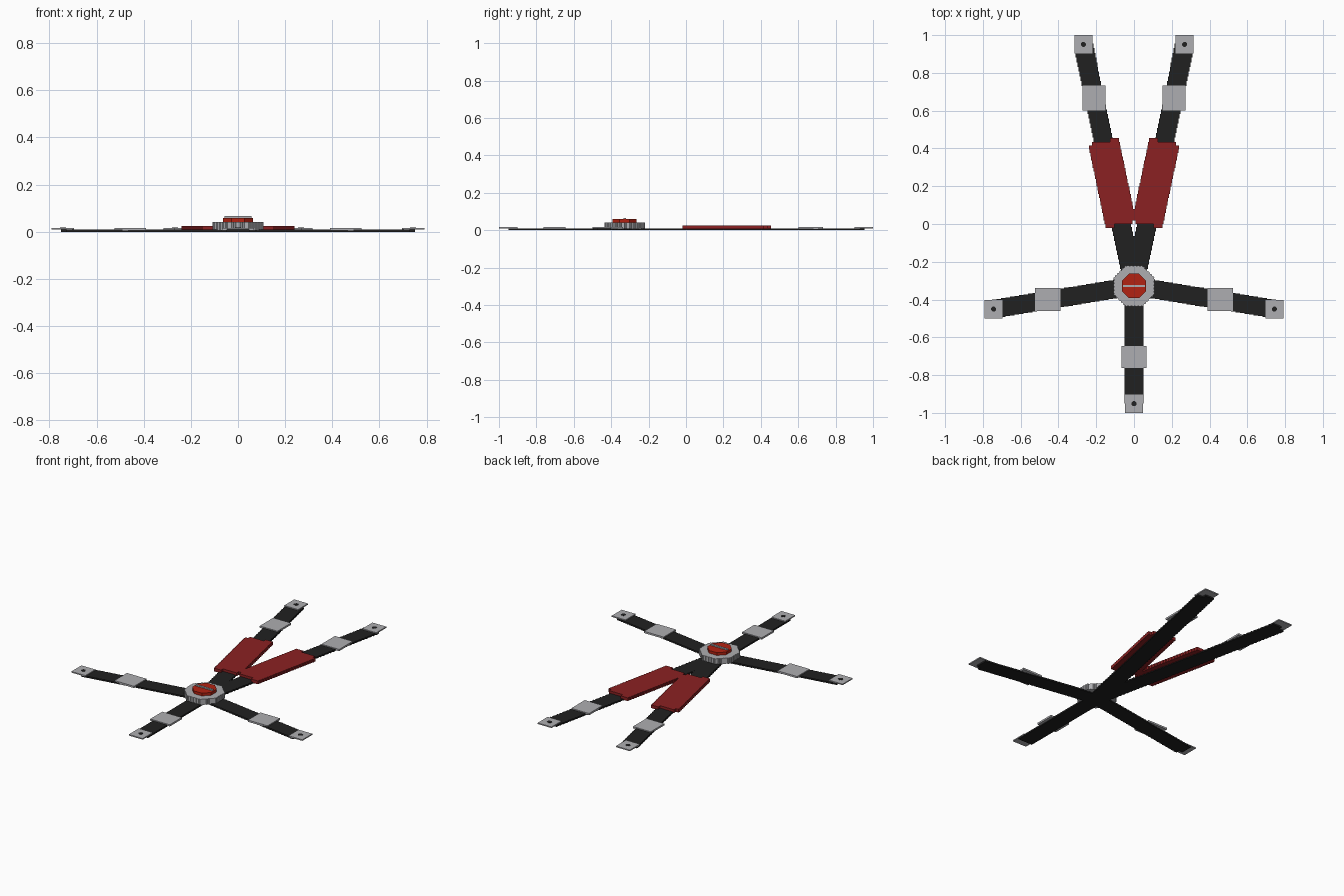
import bpy, bmesh, math
from mathutils import Vector

if "Cube" in bpy.data.objects:
    bpy.data.objects.remove(bpy.data.objects["Cube"])


def material(name, rgb):
    m = bpy.data.materials.new(name)
    m.diffuse_color = (*rgb, 1)
    m.use_nodes = True
    m.node_tree.nodes["Principled BSDF"].inputs["Base Color"].default_value = m.diffuse_color
    return m


BLACK = material("black webbing", (0.015, 0.015, 0.015))
GREY = material("grey metal", (0.42, 0.42, 0.44))
PAD = material("dark red padding", (0.26, 0.015, 0.016))
RED = material("bright red button", (0.45, 0.016, 0.006))


def prism(name, outline, z0, z1, mat):
    """Extrude a flat outline from z0 up to z1."""
    bm = bmesh.new()
    face = bm.faces.new([bm.verts.new((x, y, z0)) for x, y in outline])
    top = bmesh.ops.extrude_face_region(bm, geom=[face])["geom"]
    for v in top:
        if isinstance(v, bmesh.types.BMVert):
            v.co.z = z1
    bmesh.ops.recalc_face_normals(bm, faces=bm.faces)
    mesh = bpy.data.meshes.new(name)
    bm.to_mesh(mesh)
    bm.free()
    mesh.materials.append(mat)
    ob = bpy.data.objects.new(name, mesh)
    bpy.context.collection.objects.link(ob)
    return ob


def box(name, cx, cy, w, d, z0, z1, mat):
    pts = [(cx + i * w / 2, cy + j * d / 2) for i, j in ((-1, -1), (1, -1), (1, 1), (-1, 1))]
    return prism(name, pts, z0, z1, mat)


def ngon(cx, cy, r, sides):
    return [(cx + r * math.cos(math.tau * (i + 0.5) / sides),
             cy + r * math.sin(math.tau * (i + 0.5) / sides)) for i in range(sides)]


def band(name, a, b, width, z0, z1, mat, rows):
    """Slanted strip from a to b whose outline is woven in small square steps."""
    a, b = Vector(a), Vector(b)
    along_x = abs(b.x - a.x) > abs(b.y - a.y)
    if along_x:
        a, b = a.yx, b.yx
    d = (b - a).normalized()
    side = Vector((d.y, -d.x)) * width / 2
    corners = [a - side, a + side, b + side, b - side]
    lo, hi = min(c.y for c in corners), max(c.y for c in corners)
    step = (hi - lo) / rows
    left, right = [], []
    for i in range(rows):
        y0, y1 = lo + i * step, lo + (i + 1) * step
        ym = (y0 + y1) / 2
        xs = []
        for p, q in zip(corners, corners[1:] + corners[:1]):
            if (p.y - ym) * (q.y - ym) < 0:
                xs.append(p.x + (q.x - p.x) * (ym - p.y) / (q.y - p.y))
        left += [(min(xs), y0), (min(xs), y1)]
        right += [(max(xs), y0), (max(xs), y1)]
    pts = left + right[::-1]
    if along_x:
        pts = [(y, x) for x, y in pts]
    return prism(name, pts, z0, z1, mat)


def anchor(name, x, y):
    """End plate with a dark bolt hole."""
    box(name + "_anchor_plate", x, y, 0.095, 0.098, 0.009, 0.016, GREY)
    prism(name + "_bolt_hole", ngon(x, y, 0.014, 8), 0.0155, 0.0175, BLACK)


HUB = (0, -0.328)

# Mirrored shoulder and lap straps with their fittings
for s, label in ((-1, "left"), (1, "right")):
    shoulder, lap = label + "_shoulder", label + "_lap"
    band(shoulder + "_strap", HUB, (s * 0.268, 0.945), 0.102, 0, 0.01, BLACK, 52)
    band(shoulder + "_pad", (s * 0.069, -0.003), (s * 0.162, 0.438), 0.165,
         0.005, 0.025, PAD, 24)
    box(shoulder + "_slider", s * 0.211, 0.667, 0.122, 0.132, 0.005, 0.016, GREY)
    anchor(shoulder, s * 0.268, 0.951)

    band(lap + "_strap", HUB, (s * 0.743, -0.45), 0.098, 0, 0.01, BLACK, 32)
    box(lap + "_slider", s * 0.457, -0.399, 0.134, 0.122, 0.005, 0.016, GREY)
    anchor(lap, s * 0.743, -0.451)

# Crotch strap
box("crotch_strap", 0, -0.64, 0.098, 0.62, 0, 0.01, BLACK)
box("crotch_slider", 0, -0.704, 0.134, 0.118, 0.005, 0.016, GREY)
anchor("crotch", 0, -0.951)

# Octagonal buckle with finely ribbed sides
corners = ngon(*HUB, 0.118, 8)
ribbed = []
for p, q in zip(corners, corners[1:] + corners[:1]):
    p, q = Vector(p), Vector(q)
    inward = (Vector(HUB) - (p + q) / 2).normalized() * 0.003
    for k in range(10):
        edge = inward if k % 2 else inward * 0
        ribbed += [tuple(p.lerp(q, (k + f) / 10) + edge) for f in (0.1, 0.9)]
prism("buckle_body", ribbed, 0.006, 0.042, GREY)

# Release button and its grip bar
prism("release_button", ngon(*HUB, 0.07, 8), 0.04, 0.059, RED)
box("button_grip", *HUB, 0.116, 0.012, 0.058, 0.066, GREY)
